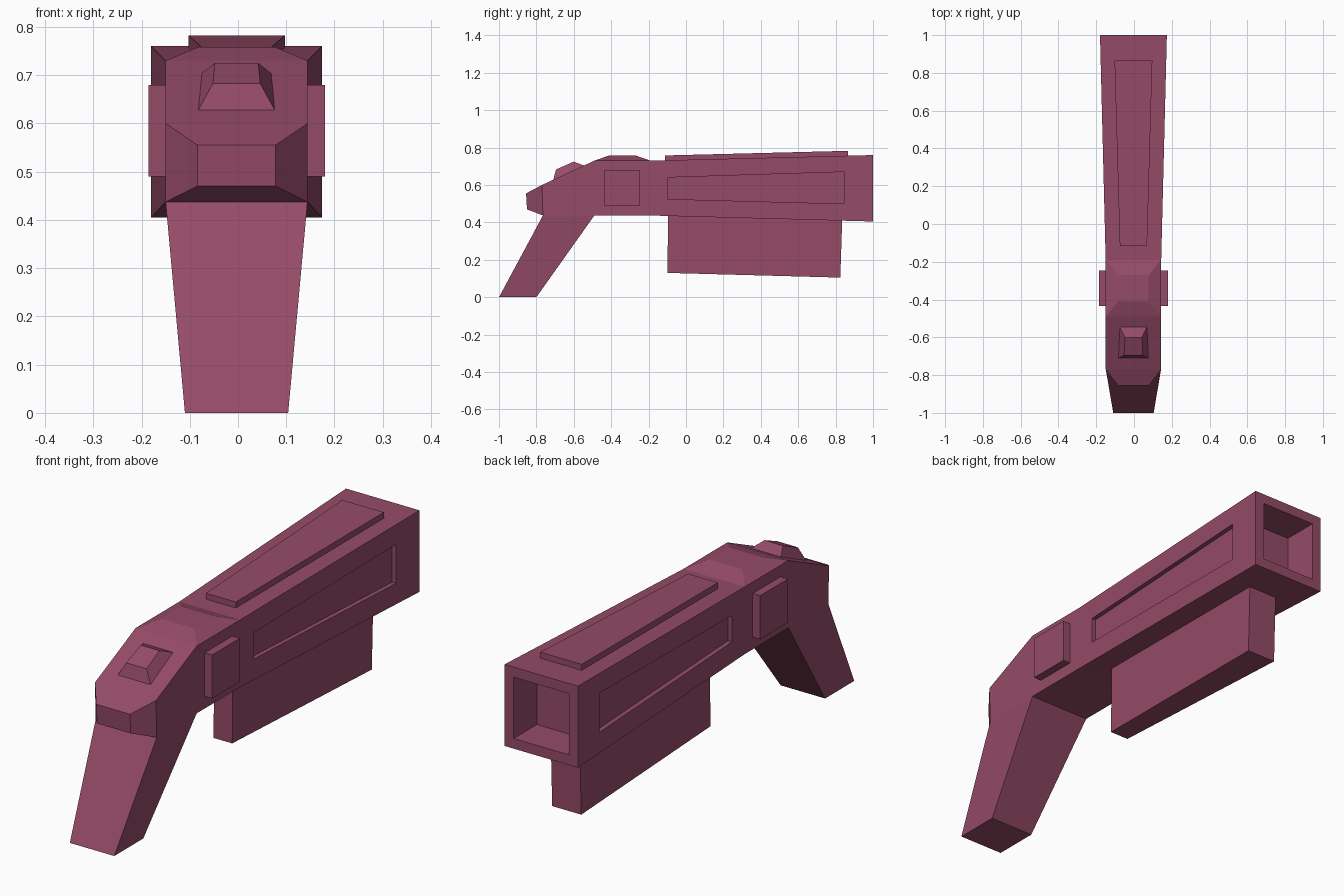
import bpy, bmesh

if "Cube" in bpy.data.objects:
    bpy.data.objects.remove(bpy.data.objects["Cube"], do_unlink=True)

SHIFT = -0.003   # slight sideways offset of the whole model
HALF = 0.147     # half width of the body ahead of the barrel

mat = bpy.data.materials.new("dusty_plum")
mat.use_nodes = True
colour = (0.3, 0.07, 0.135, 1)
mat.diffuse_color = colour
mat.node_tree.nodes["Principled BSDF"].inputs["Base Color"].default_value = colour


def taper(y):
    """Barrel half width, bottom and top heights at y."""
    t = max(0, (y + 0.19) / 1.19)
    return HALF + 0.03 * t, 0.437 - 0.032 * t, 0.73 + 0.03 * t


def ring(w0, p0, w1, p1):
    """Four corners symmetric in x, between two (y, z) points."""
    return [(-w0, *p0), (w0, *p0), (w1, *p1), (-w1, *p1)]


def bridge(bm, rings, cap=True):
    """Join four-cornered rings with quads and close the last one."""
    loops = [[bm.verts.new((x + SHIFT, y, z)) for x, y, z in r] for r in rings]
    for a, b in zip(loops, loops[1:]):
        for i in range(4):
            j = (i + 1) % 4
            bm.faces.new((a[i], a[j], b[j], b[i]))
    if cap:
        bm.faces.new(loops[-1])
    return loops


def finish(bm, name):
    bmesh.ops.remove_doubles(bm, verts=bm.verts, dist=0.0005)
    bmesh.ops.recalc_face_normals(bm, faces=bm.faces)
    mesh = bpy.data.meshes.new(name)
    bm.to_mesh(mesh)
    bm.free()
    mesh.materials.append(mat)
    obj = bpy.data.objects.new(name, mesh)
    bpy.context.collection.objects.link(obj)


def block(name, base, *rings):
    """Closed part rising from a base ring."""
    bm = bmesh.new()
    loops = bridge(bm, (base,) + rings)
    bm.faces.new(loops[0])
    finish(bm, name)


# Receiver with sloped front
slope_low, slope_high = (-0.77, 0.6), (-0.49, 0.73)
nose_base = ring(HALF, (-0.765, 0.437), HALF, slope_low)
shoulder = ring(HALF, (-0.49, 0.437), HALF, slope_high)
barrel_start = ring(HALF, (-0.19, 0.437), HALF, (-0.19, 0.73))
block("receiver", nose_base, shoulder, barrel_start)

# Barrel with recessed sides and hollow square end
bm = bmesh.new()
w, low, high = taper(1)
barrel_end = ring(w, (1, low), w, (1, high))
inset = 0.044
mouth = [ring(w - inset, (y, low + inset), w - inset, (y, high - inset)) for y in (1, 0.84)]
bridge(bm, [barrel_end] + mouth)
for i in (0, 2):
    bridge(bm, [[barrel_start[i], barrel_start[i + 1], barrel_end[i + 1], barrel_end[i]]])
for side in (-1, 1):
    k = 0 if side < 0 else 1
    outer = [barrel_start[k], barrel_end[k], barrel_end[3 - k], barrel_start[3 - k]]
    groove = [(-0.1, 0.525), (0.845, 0.5), (0.845, 0.67), (-0.1, 0.64)]
    steps = [[(side * (taper(y)[0] - d), y, z) for y, z in groove] for d in (0, 0.02)]
    bridge(bm, [outer] + steps)
finish(bm, "barrel")

# Tapered nose
block("nose", nose_base, ring(0.081, (-0.85, 0.47), 0.081, (-0.855, 0.555)))

# Raised hump on top of the receiver
block("top_hump", ring(HALF, slope_high, HALF, (-0.19, 0.73)),
      ring(0.08, (-0.41, 0.758), 0.08, (-0.27, 0.758)))

# Small knob on the front slope
block("rear_knob", ring(0.079, (-0.71, 0.628), 0.072, (-0.545, 0.704)),
      ring(0.049, (-0.695, 0.683), 0.045, (-0.6, 0.725)))

# Raked grip
block("grip", ring(HALF, (-0.765, 0.437), HALF, (-0.49, 0.437)),
      ring(0.107, (-1, 0), 0.107, (-0.8, 0)))

# Raised strip along the top of the barrel
strip = [ring(0.072, (-0.113, taper(-0.113)[2] + h), 0.1, (0.865, taper(0.865)[2] + h))
         for h in (0, 0.026)]
block("top_strip", *strip)

# Fore grip below the barrel
block("fore_grip", ring(0.045, (-0.095, taper(-0.095)[1]), 0.07, (0.835, taper(0.835)[1])),
      ring(0.045, (-0.1, 0.13), 0.07, (0.825, 0.105)))

# Square plates on both sides of the receiver
for side, name in ((-1, "right_side_plate"), (1, "left_side_plate")):
    square = [(-0.435, 0.49), (-0.245, 0.49), (-0.245, 0.68), (-0.435, 0.68)]
    block(name, *[[(side * d, y, z) for y, z in square] for d in (HALF, 0.183)])
